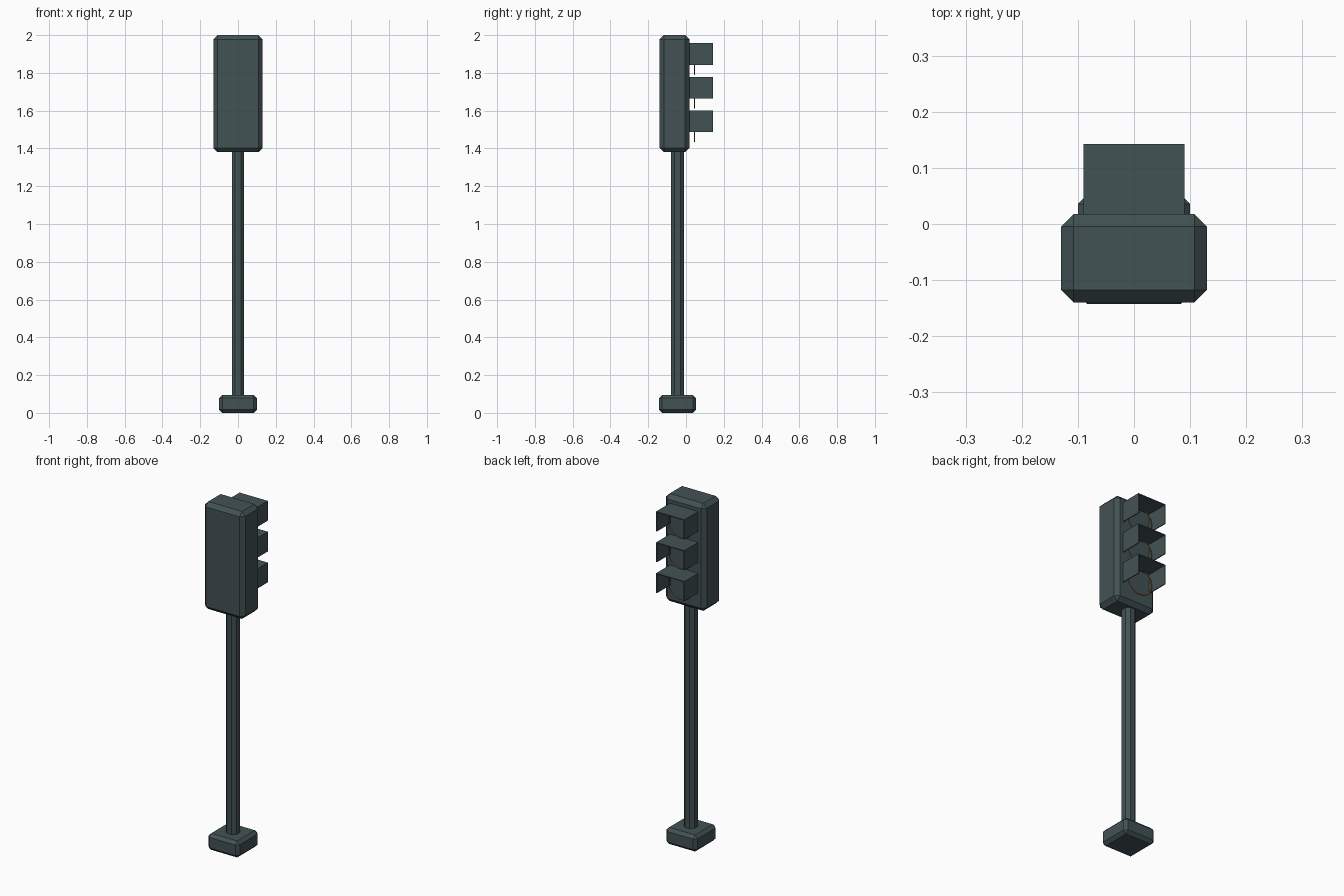
import bpy, bmesh, math
from mathutils import Matrix

if "Cube" in bpy.data.objects:
    bpy.data.objects.remove(bpy.data.objects["Cube"])


def material(name, color):
    m = bpy.data.materials.new(name)
    m.diffuse_color = color
    m.use_nodes = True
    m.node_tree.nodes["Principled BSDF"].inputs["Base Color"].default_value = m.diffuse_color
    return m


casing = material("dark_casing", (0.055, 0.085, 0.09, 1))
amber = material("amber_trim", (0.45, 0.2, 0.06, 1))


def box(name, lo, hi, bevel=0.0, vertical_only=False):
    """Box between two corners with optional one-segment chamfers."""
    bm = bmesh.new()
    size = [h - l for l, h in zip(lo, hi)]
    mid = [(h + l) / 2 for l, h in zip(lo, hi)]
    bmesh.ops.create_cube(bm, size=1, matrix=Matrix.Diagonal((*size, 1)))
    if bevel:
        edges = [e for e in bm.edges if not vertical_only
                 or abs(e.verts[0].co.z - e.verts[1].co.z) > 0.01]
        bmesh.ops.bevel(bm, geom=edges, offset=bevel, segments=1,
                        affect='EDGES', profile=0.5)
    mesh = bpy.data.meshes.new(name)
    bm.to_mesh(mesh)
    bm.free()
    mesh.materials.append(casing)
    ob = bpy.data.objects.new(name, mesh)
    ob.location = mid
    bpy.context.collection.objects.link(ob)
    return ob


def hood(name, z):
    """Visor: top plate and two cheeks, open in front and below."""
    w, t, h, depth = 0.09, 0.005, 0.114, 0.128
    profile = [(-w, -h), (-w, 0), (w, 0), (w, -h),
               (w - t, -h), (w - t, -t), (-w + t, -t), (-w + t, -h)]
    bm = bmesh.new()
    face = bm.faces.new([bm.verts.new((x, 0, pz)) for x, pz in profile])
    ext = bmesh.ops.extrude_face_region(bm, geom=[face], use_keep_orig=True)
    moved = [v for v in ext["geom"] if isinstance(v, bmesh.types.BMVert)]
    bmesh.ops.translate(bm, verts=moved, vec=(0, depth, 0))
    bmesh.ops.recalc_face_normals(bm, faces=bm.faces)
    mesh = bpy.data.meshes.new(name)
    bm.to_mesh(mesh)
    bm.free()
    mesh.materials.append(casing)
    ob = bpy.data.objects.new(name, mesh)
    ob.location = (0, 0.015, z)
    bpy.context.collection.objects.link(ob)


# Base, octagonal pole and lamp housing
box("base", (-0.10, -0.143, 0), (0.10, 0.053, 0.095), 0.017)
box("pole", (-0.033, -0.079, 0.08), (0.033, -0.011, 1.39), 0.018, True)
box("housing", (-0.13, -0.14, 1.38), (0.13, 0.018, 2.0), 0.0225)

# Three signal units: visor and thin lamp ring
for i, label in enumerate(("upper", "middle", "lower")):
    top = 1.957 - i * 0.178
    hood(label + "_hood", top)
    bpy.ops.mesh.primitive_torus_add(
        major_segments=32, minor_segments=6, major_radius=0.078,
        minor_radius=0.003, location=(0, 0.046, top - 0.087),
        rotation=(math.pi / 2, 0, 0))
    ring = bpy.context.object
    ring.name = label + "_lamp_ring"
    ring.data.materials.append(amber)
    bpy.ops.object.shade_smooth()
